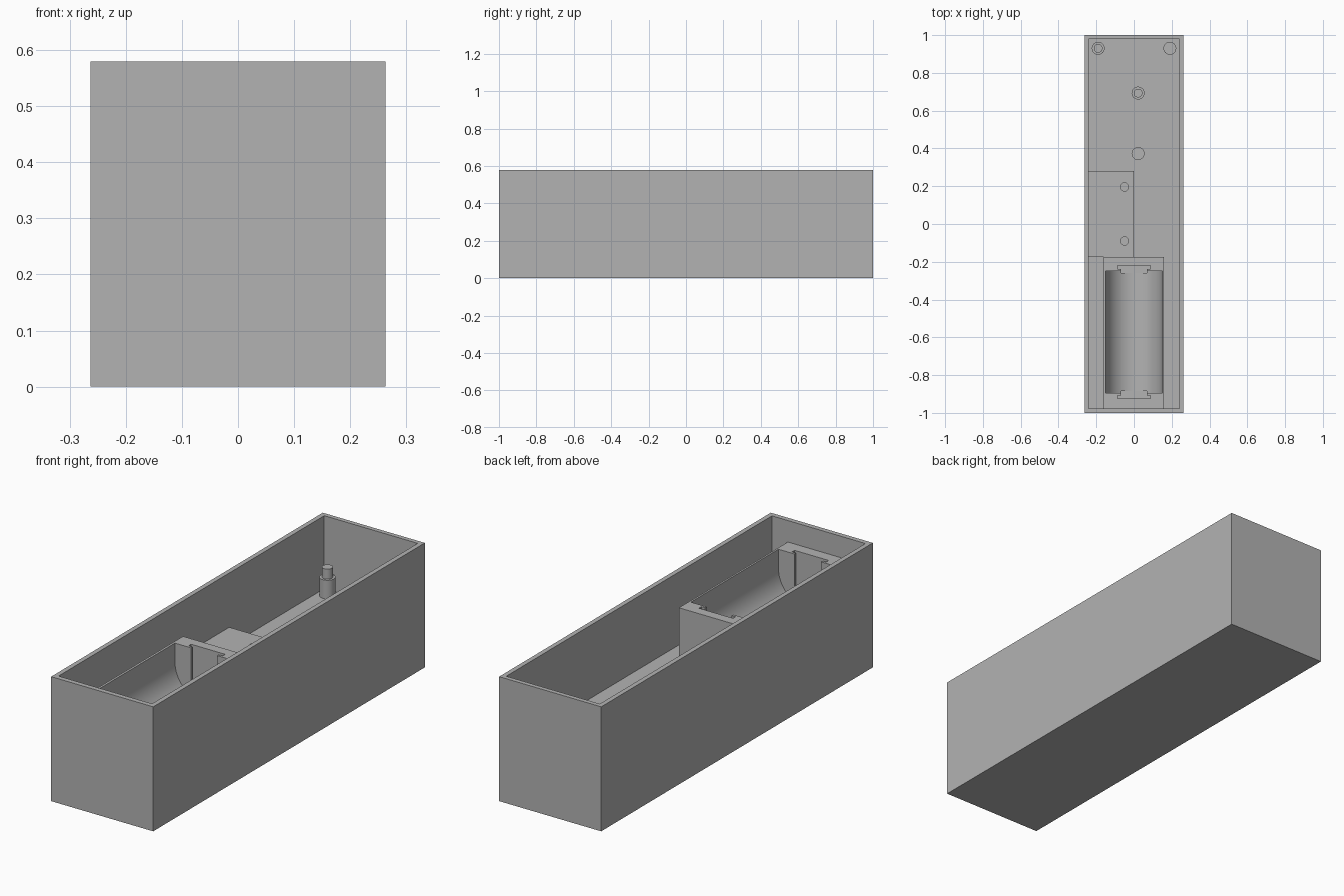
import bpy, bmesh, math
from mathutils import Matrix

if "Cube" in bpy.data.objects:
    bpy.data.objects.remove(bpy.data.objects["Cube"], do_unlink=True)

grey = bpy.data.materials.new("plain_grey")
grey.use_nodes = True
GREY = (0.45, 0.45, 0.45, 1)
grey.diffuse_color = GREY
grey.node_tree.nodes["Principled BSDF"].inputs["Base Color"].default_value = GREY

FLOOR, RIM, SHELF, HOLDER = 0.24, 0.58, 0.327, 0.48


def finish(name, bm):
    mesh = bpy.data.meshes.new(name)
    bm.to_mesh(mesh)
    bm.free()
    mesh.materials.append(grey)
    obj = bpy.data.objects.new(name, mesh)
    bpy.context.collection.objects.link(obj)
    return obj


def box(name, x, y, z):
    bm = bmesh.new()
    size = [b - a for a, b in (x, y, z)]
    mid = [(a + b) / 2 for a, b in (x, y, z)]
    bmesh.ops.create_cube(bm, size=1, matrix=Matrix.Translation(mid) @ Matrix.Diagonal((*size, 1)))
    return finish(name, bm)


def cylinder(name, x, y, z, radius):
    bm = bmesh.new()
    bmesh.ops.create_cone(bm, cap_ends=True, segments=40, radius1=radius, radius2=radius,
                          depth=z[1] - z[0], matrix=Matrix.Translation((x, y, sum(z) / 2)))
    return finish(name, bm)


def trough(name, radius, axis_z, y, top):
    """U-shaped prism along y: half-round bottom with straight sides."""
    bm = bmesh.new()
    steps = 40
    pts = [(radius, top)]
    for i in range(steps + 1):
        a = -math.pi * i / steps
        pts.append((radius * math.cos(a), axis_z + radius * math.sin(a)))
    pts.append((-radius, top))
    face = bm.faces.new([bm.verts.new((px, y[0], pz)) for px, pz in pts])
    ext = bmesh.ops.extrude_face_region(bm, geom=[face])
    verts = [v for v in ext["geom"] if isinstance(v, bmesh.types.BMVert)]
    bmesh.ops.translate(bm, vec=(0, y[1] - y[0], 0), verts=verts)
    bmesh.ops.recalc_face_normals(bm, faces=bm.faces)
    return finish(name, bm)


def activate(obj):
    bpy.ops.object.select_all(action="DESELECT")
    obj.select_set(True)
    bpy.context.view_layer.objects.active = obj


def cut(obj, cutters):
    activate(obj)
    for cutter in cutters:
        cutter.hide_render = True
        mod = obj.modifiers.new("cut", "BOOLEAN")
        mod.operation, mod.solver, mod.object = "DIFFERENCE", "EXACT", cutter
        bpy.ops.object.modifier_apply(modifier=mod.name)
        bpy.data.objects.remove(cutter, do_unlink=True)


def smooth(obj):
    activate(obj)
    bpy.ops.object.shade_smooth_by_angle(angle=math.radians(30))


# Open-topped case with a thick floor
case = box("case", (-0.263, 0.263), (-1, 1), (0, RIM))
cut(case, [box("case_cutter", (-0.241, 0.241), (-0.977, 0.979), (FLOOR, 0.7))])

# Cell holder with a round-bottomed trough and contact slots at both ends
holder = box("cell_holder", (-0.161, 0.159), (-0.98, -0.175), (0.2, HOLDER))
holder_cutters = [trough("trough_cutter", 0.15, 0.392, (-0.895, -0.25), 0.6)]
for end, out in ((-0.895, -1), (-0.25, 1)):
    neck = sorted((end - out * 0.01, end + out * 0.02))
    slot = sorted((end + out * 0.012, end + out * 0.03))
    holder_cutters.append(box("neck_cutter", (-0.068, 0.068), neck, (0.242, 0.6)))
    holder_cutters.append(box("slot_cutter", (-0.088, 0.088), slot, (0.242, 0.6)))
cut(holder, holder_cutters)
smooth(holder)

# Raised shelf with two screw holes
shelf = box("shelf", (-0.245, 0), (-0.176, 0.28), (0.2, SHELF))
cut(shelf, [cylinder("hole_cutter", -0.05, y, (0.25, 0.5), 0.022) for y in (-0.09, 0.196)])
smooth(shelf)

# Support posts, two of them with locating pins
for name, x, y, pinned in (("corner_post_right", -0.19, 0.93, True),
                           ("corner_post_left", 0.19, 0.93, False),
                           ("middle_post_back", 0.022, 0.693, True),
                           ("middle_post_front", 0.022, 0.373, False)):
    smooth(cylinder(name, x, y, (0.22, SHELF), 0.034))
    if pinned:
        smooth(cylinder(name + "_pin", x, y, (0.3, 0.374), 0.023))
